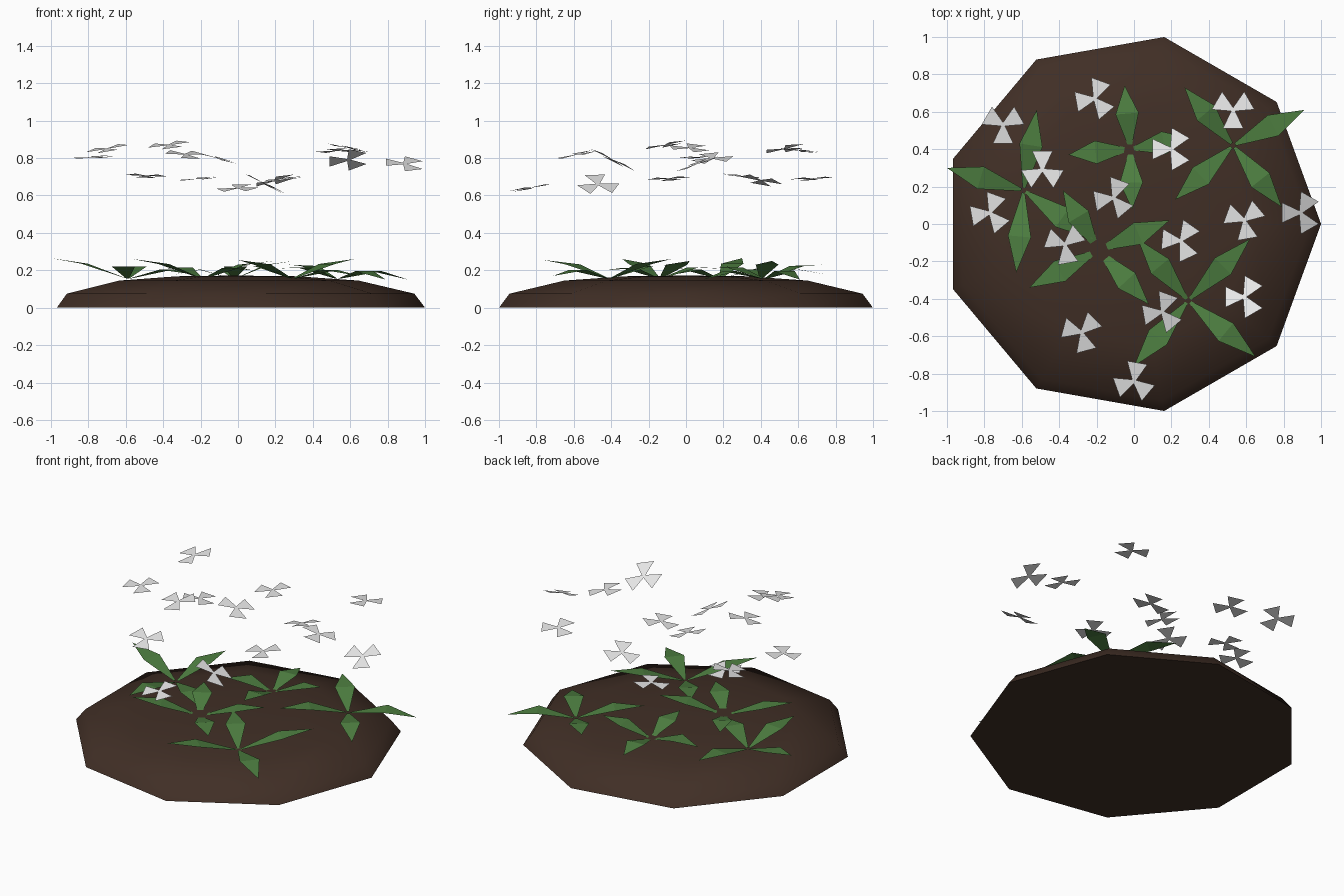
import bpy, math
from mathutils import Vector

if "Cube" in bpy.data.objects:
    bpy.data.objects.remove(bpy.data.objects["Cube"])


def material(name, rgb):
    m = bpy.data.materials.new(name)
    m.diffuse_color = (*rgb, 1)
    m.use_nodes = True
    m.node_tree.nodes["Principled BSDF"].inputs["Base Color"].default_value = m.diffuse_color
    return m


SOIL = material("dark soil", (0.052, 0.028, 0.019))
LEAF = material("leaf green", (0.075, 0.21, 0.052))
PETAL = material("petal white", (0.82, 0.82, 0.82))


def mesh_object(name, verts, faces, mat):
    me = bpy.data.meshes.new(name)
    me.from_pydata(verts, [], faces)
    me.materials.append(mat)
    ob = bpy.data.objects.new(name, me)
    bpy.context.collection.objects.link(ob)
    return ob


# Soil mound: nine-sided low dome with a flat underside
N = 9
rings = [(1.015, 0), (0.958, 0.075), (0.66, 0.145), (0.33, 0.168)]
verts, faces = [], []
for r, z in rings:
    for k in range(N):
        a = math.tau * k / N
        verts.append((r * math.cos(a) - 0.015, r * math.sin(a), z))
for i in range(len(rings) - 1):
    for k in range(N):
        j = (k + 1) % N
        faces.append((i * N + k, i * N + j, (i + 1) * N + j, (i + 1) * N + k))
verts.append((-0.015, 0, 0.172))
top = (len(rings) - 1) * N
faces += [(top + k, top + (k + 1) % N, len(verts) - 1) for k in range(N)]
faces.append(tuple(reversed(range(N))))
mound = mesh_object("soil_mound", verts, faces, SOIL)
bpy.context.view_layer.objects.active = mound
mound.select_set(True)
bpy.ops.object.shade_smooth_by_angle(angle=math.radians(65))

# Leaf rosettes: centre, then leaf tips (x, y, z)
plants = [
    ((-0.59, 0.18), [(-0.52, 0.61, .22), (-1.0, 0.30, .265), (-0.63, -0.26, .22), (-0.22, -0.08, .175)]),
    ((-0.02, 0.40), [(-0.05, 0.74, .18), (-0.35, 0.37, .175), (-0.01, 0.08, .22), (0.30, 0.46, .25)]),
    ((0.53, 0.42), [(0.27, 0.73, .23), (0.91, 0.61, .15), (0.79, 0.09, .15), (0.22, 0.13, .21)]),
    ((-0.19, -0.14), [(0.19, 0.02, .25), (-0.56, -0.34, .26), (0.08, -0.43, .20), (-0.38, 0.18, .21)]),
    ((0.29, -0.41), [(0.62, -0.08, .26), (0.65, -0.71, .17), (0.0, -0.76, .255), (0.02, -0.08, .225)]),
]
for n, ((cx, cy), tips) in enumerate(plants):
    verts, faces = [], []
    for tx, ty, tz in tips:
        base, tip = Vector((cx, cy, 0.155)), Vector((tx, ty, tz))
        along = tip - base
        side = Vector((-along.y, along.x, 0)).normalized()
        mid = base + along * 0.56
        mid.z = 0.195 + (tz - 0.15) * 0.35
        start = base + along * 0.03
        b = len(verts)
        verts += [start - side * .008, mid - side * .062, tip,
                  mid + side * .062, start + side * .008]
        faces += [(b, b + 1, b + 3, b + 4), (b + 1, b + 2, b + 3)]
    mesh_object(f"leaf_rosette_{n + 1}", verts, faces, LEAF)

# Floating three-petal flowers: x, y, z, slope along x, slope along y, turn
flowers = [
    (-.70, .53, .85, .17, .15, -90), (-.21, .67, .69, .08, .05, 70),
    (.20, .40, .68, .22, -.18, 180), (.53, .61, .84, .05, -.10, -90),
    (-.49, .29, .705, -.04, -.1, 90), (-.11, .14, .80, -.27, .05, 70),
    (-.77, .06, .805, .05, .06, 70), (-.37, -.11, .87, .1, .18, 160),
    (.25, -.09, .69, .1, .05, 175), (.59, .02, .855, -.2, -.05, 160),
    (.89, .06, .77, -.08, .35, 180), (.59, -.39, .79, .08, -.5, 180),
    (.15, -.47, .66, -.5, -.05, 70), (-.28, -.58, .82, -.08, .2, 165),
    (.0, -.84, .64, .06, .18, 80),
]
for n, (x, y, z, sx, sy, turn) in enumerate(flowers):
    verts, faces = [], []
    for k in range(3):
        a = math.radians(turn + 120 * k)
        b = len(verts)
        # narrow at the heart, wide at the rim
        for r, w in ((0.0, -.008), (.1, -.055), (.1, .055), (0.0, .008)):
            dx = r * math.cos(a) - w * math.sin(a)
            dy = r * math.sin(a) + w * math.cos(a)
            verts.append((x + dx, y + dy, z + sx * dx + sy * dy))
        faces.append((b, b + 1, b + 2, b + 3))
    mesh_object(f"flower_{n + 1}", verts, faces, PETAL)
